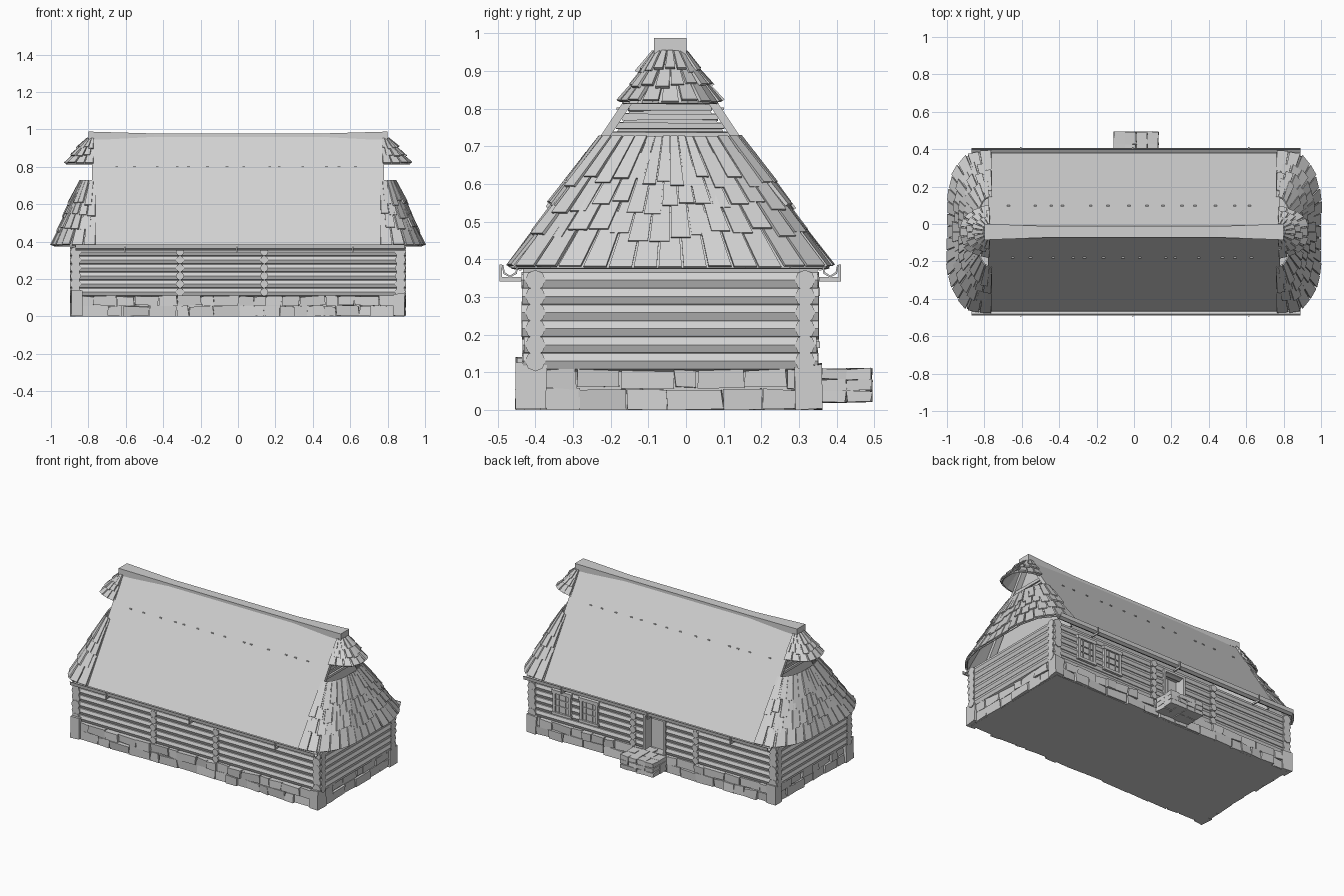
import bpy, bmesh, random
from mathutils import Vector, Matrix

random.seed(4)
if "Cube" in bpy.data.objects:
    bpy.data.objects.remove(bpy.data.objects["Cube"])

grey = bpy.data.materials.new("plain_grey")
grey.use_nodes = True
grey.diffuse_color = (0.64, 0.64, 0.64, 1)
grey.node_tree.nodes["Principled BSDF"].inputs["Base Color"].default_value = (0.64, 0.64, 0.64, 1)

YC = -0.042          # ridge line
FRONT, BACK = -0.40, 0.316   # wall log axes
END = 0.868
rnd = random.uniform


def finish(name, bm):
    bmesh.ops.recalc_face_normals(bm, faces=bm.faces)
    mesh = bpy.data.meshes.new(name)
    bm.to_mesh(mesh)
    bm.free()
    mesh.materials.append(grey)
    obj = bpy.data.objects.new(name, mesh)
    bpy.context.collection.objects.link(obj)
    return obj


def loft(bm, rings):
    """Closed solid through a list of equal point rings."""
    rows = [[bm.verts.new(p) for p in ring] for ring in rings]
    n = len(rows[0])
    for a, b in zip(rows, rows[1:]):
        for i in range(n):
            j = (i + 1) % n
            bm.faces.new((a[i], a[j], b[j], b[i]))
    bm.faces.new(rows[0])
    bm.faces.new(rows[-1])


def box(bm, x, y, z, jit=0.0):
    def corner(a, b, c):
        return (a + rnd(-jit, jit), b + rnd(-jit, jit), max(0, c + rnd(-jit, jit)))
    loft(bm, [[corner(x[i], y[j], c) for i, j in ((0, 0), (1, 0), (1, 1), (0, 1))] for c in z])


def log(bm, p, q, r=0.027):
    p, q = Vector(p), Vector(q)
    turn = (q - p).to_track_quat('Z', 'Y').to_matrix().to_4x4()
    bmesh.ops.create_cone(bm, cap_ends=True, segments=8, radius1=r, radius2=r,
                          depth=(q - p).length, matrix=Matrix.Translation((p + q) / 2) @ turn)


# Stone foundation
bm = bmesh.new()
box(bm, (-0.87, 0.87), (-0.43, 0.34), (0, 0.105))
finish("foundation_core", bm)


def stone_row(bm, start, stop, z, place):
    a = start
    while a < stop - 0.02:
        b = min(stop, a + rnd(0.06, 0.15))
        place(bm, (a + 0.002, b - 0.002), z, rnd(0, 0.014))
        a = b


bm = bmesh.new()
for z in ((0, 0.055), (0.058, 0.108)):
    stone_row(bm, -0.84, 0.84, z, lambda m, s, h, d: box(m, s, (-0.435 - d, -0.39), h, 0.005))
    stone_row(bm, -0.84, 0.84, z, lambda m, s, h, d: box(m, s, (0.30, 0.345 + d), h, 0.005))
    for side in (-1, 1):
        stone_row(bm, -0.39, 0.30, z,
                  lambda m, s, h, d: box(m, (side * 0.84, side * (0.873 + d)), s, h, 0.005))
finish("foundation_stones", bm)

bm = bmesh.new()
for side in (-1, 1):
    for y in ((-0.45, -0.37), (0.29, 0.36)):
        box(bm, (side * 0.83, side * 0.895), y, (0, rnd(0.115, 0.145)), 0.005)
finish("corner_stones", bm)

# Log walls, with the doorway left open in the rear wall
PITCH = 0.043
bm = bmesh.new()
for i in range(6):
    z = 0.13 + i * PITCH
    log(bm, (-0.898, FRONT, z), (0.898, FRONT, z))
    if i < 5:
        log(bm, (-0.898, BACK, z), (-0.085, BACK, z))
        log(bm, (0.055, BACK, z), (0.898, BACK, z))
    else:
        log(bm, (-0.898, BACK, z), (0.898, BACK, z))
finish("long_wall_logs", bm)

bm = bmesh.new()
for i in range(6):
    z = 0.13 + i * PITCH
    for x in (-END, -0.31, 0.14, END):
        reach = rnd(0.03, 0.038)
        log(bm, (x, FRONT - reach, z), (x, BACK + reach, z), 0.029 if abs(x) > 0.5 else 0.022)
finish("cross_wall_logs", bm)

# Doorway
bm = bmesh.new()
for x in ((-0.095, -0.08), (0.05, 0.065)):
    box(bm, x, (0.27, 0.35), (0.105, 0.335))
box(bm, (-0.095, 0.065), (0.27, 0.35), (0.325, 0.34))
finish("door_frame", bm)
bm = bmesh.new()
for i in range(4):
    box(bm, (-0.08 + i * 0.0325, -0.049 + i * 0.0325), (0.27, 0.285), (0.105, 0.326))
finish("door_planks", bm)

# Entrance platform
bm = bmesh.new()
for layer in range(3):
    for i in range(4):
        for y in ((0.355, 0.425), (0.427, 0.493)):
            box(bm, (-0.108 + i * 0.06, -0.05 + i * 0.06), y,
                (0.022 + layer * 0.03, 0.05 + layer * 0.03), 0.003)
finish("entrance_steps", bm)

# Windows
for name, cx in (("outer_window", 0.65), ("inner_window", 0.455)):
    bm = bmesh.new()
    box(bm, (cx - 0.055, cx + 0.055), (0.32, 0.343), (0.18, 0.305))
    for s in (-1, 1):
        box(bm, (cx + s * 0.048, cx + s * 0.065), (0.325, 0.353), (0.165, 0.32))
        box(bm, (cx + s * 0.022, cx + s * 0.026), (0.335, 0.349), (0.18, 0.305))
        box(bm, (cx - 0.05, cx + 0.05), (0.335, 0.349), (0.24 + s * 0.02, 0.245 + s * 0.02))
    for z in ((0.165, 0.182), (0.303, 0.325)):
        box(bm, (cx - 0.07, cx + 0.07), (0.325, 0.356), z)
    finish(name, bm)


# Main roof slopes
def half_width(z):
    return 0.42 - 0.667 * (z - 0.375)


for name, s in (("front_roof_slope", -1), ("rear_roof_slope", 1)):
    bm = bmesh.new()
    profile = [(0.42, 0.375), (0.03, 0.96), (0, 0.96), (0, 0.94), (0.025, 0.93), (0.395, 0.37)]
    loft(bm, [[(x, YC + s * y, z) for y, z in profile] for x in (-0.78, 0.78)])
    finish(name, bm)

bm = bmesh.new()
for s in (-1, 1):
    for i in range(14):
        x = -0.66 + i * 0.1 + rnd(-0.03, 0.03)
        y = YC + s * half_width(0.8)
        box(bm, (x, x + 0.015), (y - 0.006, y + 0.006), (0.797, 0.803))
finish("roof_pegs", bm)

# Ridge cap, slightly sagging and narrower in the middle
bm = bmesh.new()
rings = []
for x, w, top in ((-0.8, 0.043, 0.988), (-0.45, 0.03, 0.978), (0.45, 0.03, 0.978), (0.8, 0.043, 0.988)):
    rings.append([(x, YC - w, 0.945), (x, YC - w, top), (x, YC + w, top), (x, YC + w, 0.945)])
loft(bm, rings)
finish("ridge_cap", bm)


# Rounded shingled hips
def hip_surface(low, high, z_low, z_high, side):
    def full(half):
        return [Vector((x, -y)) for x, y in half] + [Vector((x, y)) for x, y in reversed(half)]
    low, high = full(low), full(high)
    spans = [(b - a).length for a, b in zip(low, low[1:])]

    def point(u, v):
        d = min(max(u, 0), 1) * sum(spans)
        k = 0
        while k < len(spans) - 1 and d > spans[k]:
            d -= spans[k]
            k += 1
        f = d / spans[k]
        p = low[k].lerp(low[k + 1], f).lerp(high[k].lerp(high[k + 1], f), v)
        return Vector((side * p.x, YC + p.y, z_low + (z_high - z_low) * v))
    return point


def shingle(bm, point, u, v, lift, thick, side):
    quad = [point(u[0], v[0]), point(u[1], v[0]), point(u[1], v[1]), point(u[0], v[1])]
    out = (quad[1] - quad[0]).cross(quad[3] - quad[0]).normalized() * side
    inner = [p + out * h for p, h in zip(quad, (lift, lift, 0, 0))]
    loft(bm, [inner, [p + out * thick for p in inner]])


def shingled_hip(name, point, rows, count, side):
    bm = bmesh.new()
    for i in range(28):
        shingle(bm, point, (i / 28, (i + 1) / 28), (0, 1), 0, 0.004, side)
    for r, v in enumerate(rows):
        shift = 0.5 * (r % 2)
        for i in range(count):
            a, b = (i + shift + 0.04) / count, (i + shift + 0.96) / count
            if a < 0.97:
                low = max(0, v + rnd(-0.05, 0.05)) if r else 0
                shingle(bm, point, (a, min(b, 1)), (low, min(1, v + 0.42)),
                        rnd(0.006, 0.014), rnd(0.006, 0.01), side)
    finish(name, bm)


LOW_EAVE = [(0.76, 0.42), (0.88, 0.412), (0.955, 0.32), (0.985, 0.2)]
LOW_TOP = [(0.76, 0.188), (0.80, 0.17), (0.825, 0.12), (0.838, 0.06)]
CAP_EAVE = [(0.77, 0.125), (0.84, 0.11), (0.895, 0.08), (0.918, 0.04)]
CAP_TOP = [(0.77, 0.04), (0.785, 0.035), (0.795, 0.025), (0.80, 0.012)]
for word, side in (("right", -1), ("left", 1)):
    low = hip_surface(LOW_EAVE, LOW_TOP, 0.375, 0.725, side)
    shingled_hip(word + "_lower_hip", low, (0, 0.24, 0.45, 0.64), 17, side)
    cap = hip_surface(CAP_EAVE, CAP_TOP, 0.812, 0.95, side)
    shingled_hip(word + "_upper_hip", cap, (0, 0.3, 0.6), 9, side)

    # Gable panel and vent slats behind the gap between the hips
    bm = bmesh.new()
    outline = [(-0.37, 0.38), (0.37, 0.38), (0.02, 0.93), (-0.02, 0.93)]
    loft(bm, [[(side * x, YC + y, z) for y, z in outline] for x in (0.74, 0.75)])
    finish(word + "_gable_panel", bm)
    bm = bmesh.new()
    for i in range(4):
        z = 0.722 + i * 0.024
        w = half_width(z) - 0.03
        box(bm, (side * 0.75, side * 0.772), (YC - w, YC + w), (z, z + 0.017), 0.002)
    finish(word + "_vent_slats", bm)

# Trough gutters with hooks
for word, s in (("front", -1), ("rear", 1)):
    y0 = YC + s * 0.425
    trough = [(-0.022, 0.385), (-0.018, 0.362), (0, 0.352), (0.018, 0.362), (0.022, 0.385),
              (0.018, 0.385), (0.014, 0.366), (0, 0.357), (-0.014, 0.366), (-0.018, 0.385)]
    bm = bmesh.new()
    loft(bm, [[(x, y0 + y, z) for y, z in trough] for x in (-0.87, 0.89)])
    finish(word + "_gutter", bm)
    bm = bmesh.new()
    for x in (-0.61, -0.01, 0.61):
        box(bm, (x, x + 0.008), (y0 - s * 0.03, y0 + s * 0.026), (0.342, 0.353))
        box(bm, (x, x + 0.008), (y0 + s * 0.022, y0 + s * 0.028), (0.342, 0.386))
    finish(word + "_gutter_hooks", bm)
